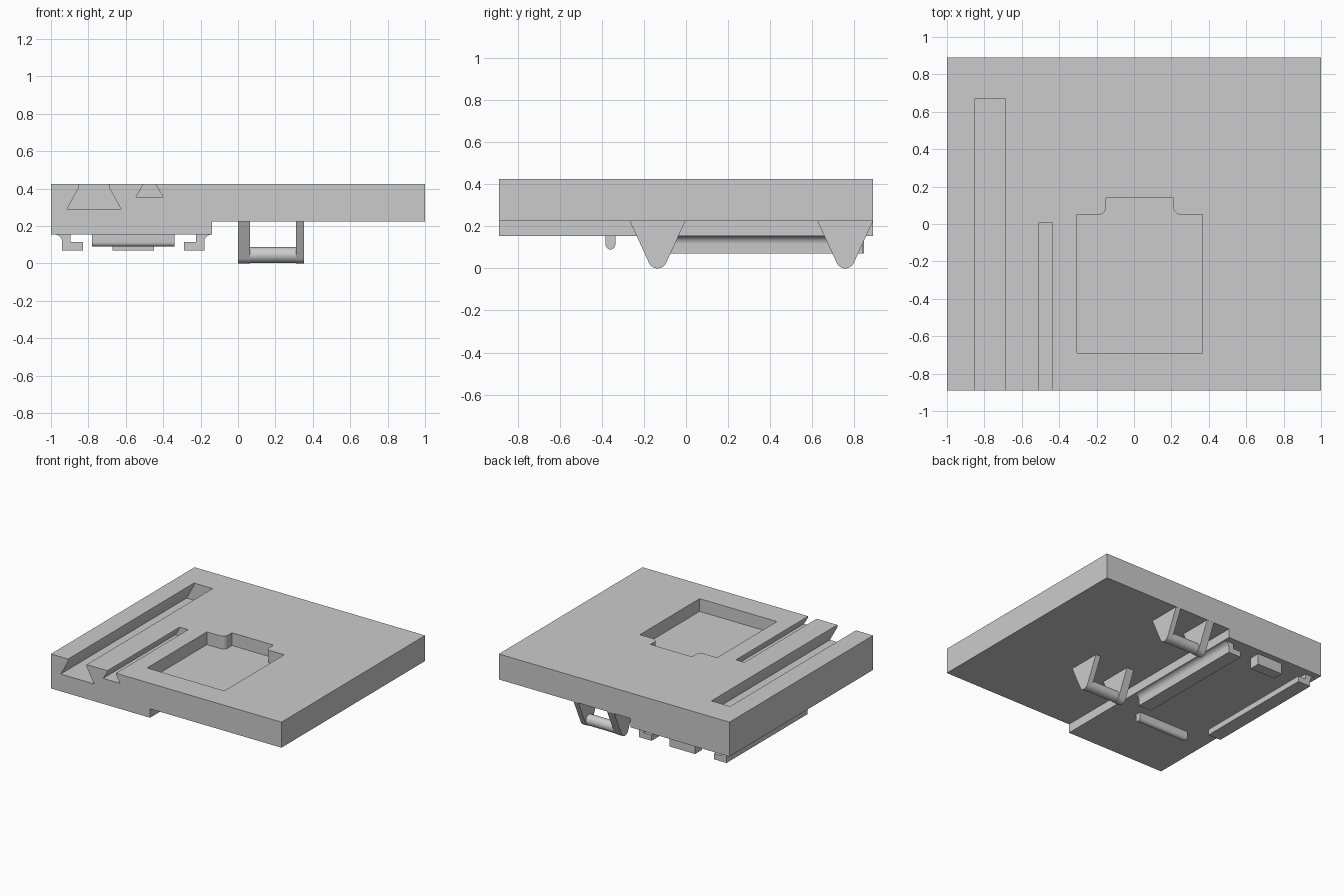
import bpy, bmesh
from math import radians, cos, sin

cube = bpy.data.objects.get("Cube")
if cube:
    bpy.data.objects.remove(cube, do_unlink=True)

gray = bpy.data.materials.new("plain_gray")
gray.use_nodes = True
gray.diffuse_color = (0.6, 0.6, 0.6, 1)
gray.node_tree.nodes["Principled BSDF"].inputs["Base Color"].default_value = (0.6, 0.6, 0.6, 1)

PLACE = {
    "X": lambda a, b, t: (t, a, b),
    "Y": lambda a, b, t: (a, t, b),
    "Z": lambda a, b, t: (a, b, t),
}


def arc(cx, cy, r, start, end, steps=10):
    angles = [radians(start + (end - start) * i / steps) for i in range(steps + 1)]
    return [(cx + r * cos(a), cy + r * sin(a)) for a in angles]


def prism(name, profile, axis, start, end):
    """Extrude a closed 2D profile along an axis."""
    bm = bmesh.new()
    place = PLACE[axis]
    ends = [[bm.verts.new(place(a, b, t)) for a, b in profile] for t in (start, end)]
    for ring in ends:
        bm.faces.new(ring)
    n = len(profile)
    for i in range(n):
        j = (i + 1) % n
        bm.faces.new((ends[0][i], ends[0][j], ends[1][j], ends[1][i]))
    bmesh.ops.recalc_face_normals(bm, faces=bm.faces)
    mesh = bpy.data.meshes.new(name)
    bm.to_mesh(mesh)
    bm.free()
    mesh.materials.append(gray)
    obj = bpy.data.objects.new(name, mesh)
    bpy.context.collection.objects.link(obj)
    return obj


def activate(obj):
    bpy.ops.object.select_all(action="DESELECT")
    obj.select_set(True)
    bpy.context.view_layer.objects.active = obj


def smooth(obj):
    activate(obj)
    bpy.ops.object.shade_smooth_by_angle(angle=radians(30))


def cut(target, cutter):
    mod = target.modifiers.new("cut", "BOOLEAN")
    mod.operation = "DIFFERENCE"
    mod.solver = "EXACT"
    mod.object = cutter
    activate(target)
    bpy.ops.object.modifier_apply(modifier=mod.name)
    bpy.data.objects.remove(cutter, do_unlink=True)


TOP, BASE, STEP, HALF_Y = 0.425, 0.225, 0.155, 0.89

# Stepped plate
plate = prism("base_plate", [(-1, TOP), (1, TOP), (1, BASE), (-0.14, BASE),
                             (-0.14, STEP), (-1, STEP)], "Y", -HALF_Y, HALF_Y)


# Dovetail slots open at the front and top
def dovetail(name, cx, neck, foot, lip, floor, back):
    side = [(neck, TOP + 0.05), (neck, lip), (foot, floor)]
    profile = [(cx + w, z) for w, z in side] + [(cx - w, z) for w, z in reversed(side)]
    cut(plate, prism(name, profile, "Y", -1, back))


dovetail("wide_slot_cutter", -0.77, 0.081, 0.145, 0.405, 0.29, 0.67)
dovetail("narrow_slot_cutter", -0.473, 0.037, 0.073, 0.415, 0.355, 0.005)

# Pocket with a rounded-shoulder tab at the back
pocket = [(-0.305, -0.69), (0.365, -0.69), (0.365, 0.05)]
pocket += arc(0.25, 0.09, 0.04, 270, 180)
pocket += [(0.21, 0.14), (-0.15, 0.14)]
pocket += arc(-0.19, 0.09, 0.04, 0, -90)
pocket += [(-0.305, 0.05)]
cut(plate, prism("pocket_cutter", pocket, "Z", TOP - 0.1, TOP + 0.05))
smooth(plate)

# Tapered hanger brackets, each pair joined by a round rod
for label, y in (("front", -0.135), ("back", 0.757)):
    tooth = [(y - 0.132, BASE)] + arc(y, 0.045, 0.045, 204, 336, 16) + [(y + 0.132, BASE)]
    for side, x0, x1 in (("right", 0, 0.063), ("left", 0.31, 0.353)):
        smooth(prism(f"{label}_bracket_{side}", tooth, "X", x0, x1))
    rod = arc(y, 0.045, 0.042, 0, 360, 32)[:-1]
    smooth(prism(f"{label}_rod", rod, "X", 0.06, 0.312))

# Facing L-shaped rails with a fillet at the root
RAIL_MID = -0.56
for label, s in (("right", -1), ("left", 1)):
    shape = [(0.42, STEP)] + arc(0.42, STEP - 0.04, 0.04, 90, 180, 8)
    shape += [(0.38, 0.07), (0.27, 0.07), (0.27, 0.115), (0.335, 0.115), (0.335, STEP)]
    shape = [(RAIL_MID + s * a, b) for a, b in shape]
    smooth(prism(f"rail_{label}", shape[1:], "Y", -0.16, 0.84))

# Round-edged cross rib
rib = [(-0.382, STEP)] + arc(-0.359, 0.113, 0.023, 180, 360, 12) + [(-0.336, STEP)]
smooth(prism("cross_rib", rib, "X", -0.78, -0.34))

# Stop block between the rails
prism("stop_block", [(-0.67, 0.07), (-0.45, 0.07), (-0.45, STEP), (-0.67, STEP)],
      "Y", 0.76, 0.845)
